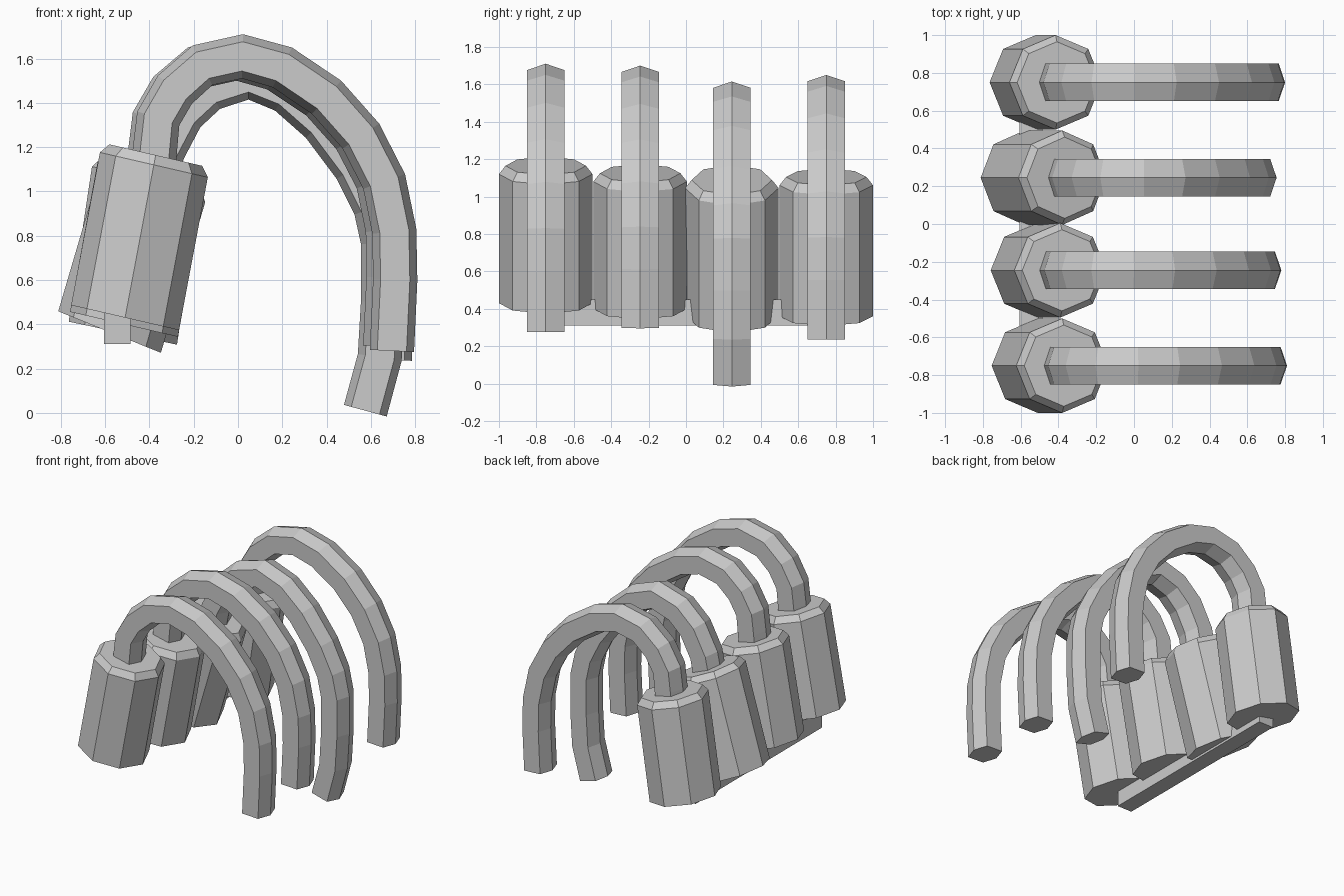
import bpy, bmesh, math
from mathutils import Vector

if "Cube" in bpy.data.objects:
    bpy.data.objects.remove(bpy.data.objects["Cube"])


def make_object(name, bm):
    bmesh.ops.recalc_face_normals(bm, faces=bm.faces)
    me = bpy.data.meshes.new(name)
    bm.to_mesh(me)
    bm.free()
    ob = bpy.data.objects.new(name, me)
    bpy.context.collection.objects.link(ob)
    return ob


def skin(name, rings):
    # join equal-sized rings of points into a closed tube
    bm = bmesh.new()
    rows = [[bm.verts.new(p) for p in ring] for ring in rings]
    n = len(rows[0])
    for a, b in zip(rows, rows[1:]):
        for i in range(n):
            j = (i + 1) % n
            bm.faces.new((a[i], a[j], b[j], b[i]))
    bm.faces.new(rows[0])
    bm.faces.new(rows[-1])
    return make_object(name, bm)


def canister(name, y, bottom, top, tilt):
    # leaning eight-sided body with a chamfered top rim
    t = math.radians(tilt)
    u = Vector((math.cos(t), 0, -math.sin(t)))
    v = Vector((0, 1, 0))
    a = Vector((bottom[0], y, bottom[1]))
    b = Vector((top[0], y, top[1]))
    cap = b + (b - a).normalized() * 0.045
    rings = []
    for c, r in ((a, 0.25), (b, 0.25), (cap, 0.215)):
        rings.append([c + r * (u * math.cos(k * math.pi / 4) + v * math.sin(k * math.pi / 4))
                      for k in range(8)])
    skin(name, rings)


def pipe(name, y, path):
    # six-sided tube with a ridge along the outer and inner curve
    section = [(0.1, 0), (0.066, 0.1), (-0.066, 0.1), (-0.1, 0), (-0.066, -0.1), (0.066, -0.1)]
    pts = [Vector((x, y, z)) for x, z in path]
    rings = []
    for i, p in enumerate(pts):
        d = (pts[min(i + 1, len(pts) - 1)] - pts[max(i - 1, 0)]).normalized()
        out = Vector((-d.z, 0, d.x))
        rings.append([p + out * s + Vector((0, w, 0)) for s, w in section])
    skin(name, rings)


def remap(path, x0, x1, peak, end):
    # fit the standard bend to a given base, reach, peak and end height
    return [(x0 + (x + 0.385) / 1.095 * (x1 - x0),
             end + (z - 0.28) / 1.33 * (peak - end)) for x, z in path]


bend = [(-0.385, 1.08), (-0.375, 1.19), (-0.36, 1.33), (-0.285, 1.46), (-0.16, 1.57),
        (0.02, 1.61), (0.20, 1.56), (0.40, 1.425), (0.555, 1.25), (0.66, 1.045),
        (0.706, 0.82), (0.71, 0.60), (0.695, 0.28)]
low_bend = [(-0.37, 1.03), (-0.34, 1.18), (-0.25, 1.35), (-0.13, 1.46), (0.05, 1.515),
            (0.22, 1.45), (0.38, 1.31), (0.53, 1.11), (0.62, 0.93), (0.655, 0.77),
            (0.655, 0.5), (0.64, 0.25), (0.575, 0.01)]

# canisters: y, bottom centre, top centre, cap tilt
bodies = [(-0.75, (-0.51, 0.43), (-0.38, 1.12), 13),
          (-0.245, (-0.515, 0.40), (-0.39, 1.08), 13),
          (0.245, (-0.58, 0.365), (-0.38, 1.045), 22),
          (0.75, (-0.52, 0.36), (-0.415, 1.06), 12)]
# bent pipes, one per canister
paths = [bend,
         remap(bend, -0.405, 0.68, 1.60, 0.30),
         low_bend,
         remap(bend, -0.41, 0.70, 1.55, 0.24)]
for i, (body, path) in enumerate(zip(bodies, paths), 1):
    canister(f"canister_{i}", *body)
    pipe(f"bent_pipe_{i}", body[0], path)

# square bar linking the canisters underneath
bm = bmesh.new()
bmesh.ops.create_cube(bm, size=1)
bmesh.ops.scale(bm, vec=(0.12, 1.5, 0.14), verts=bm.verts)
bmesh.ops.translate(bm, vec=(-0.545, 0, 0.38), verts=bm.verts)
make_object("connecting_bar", bm)
